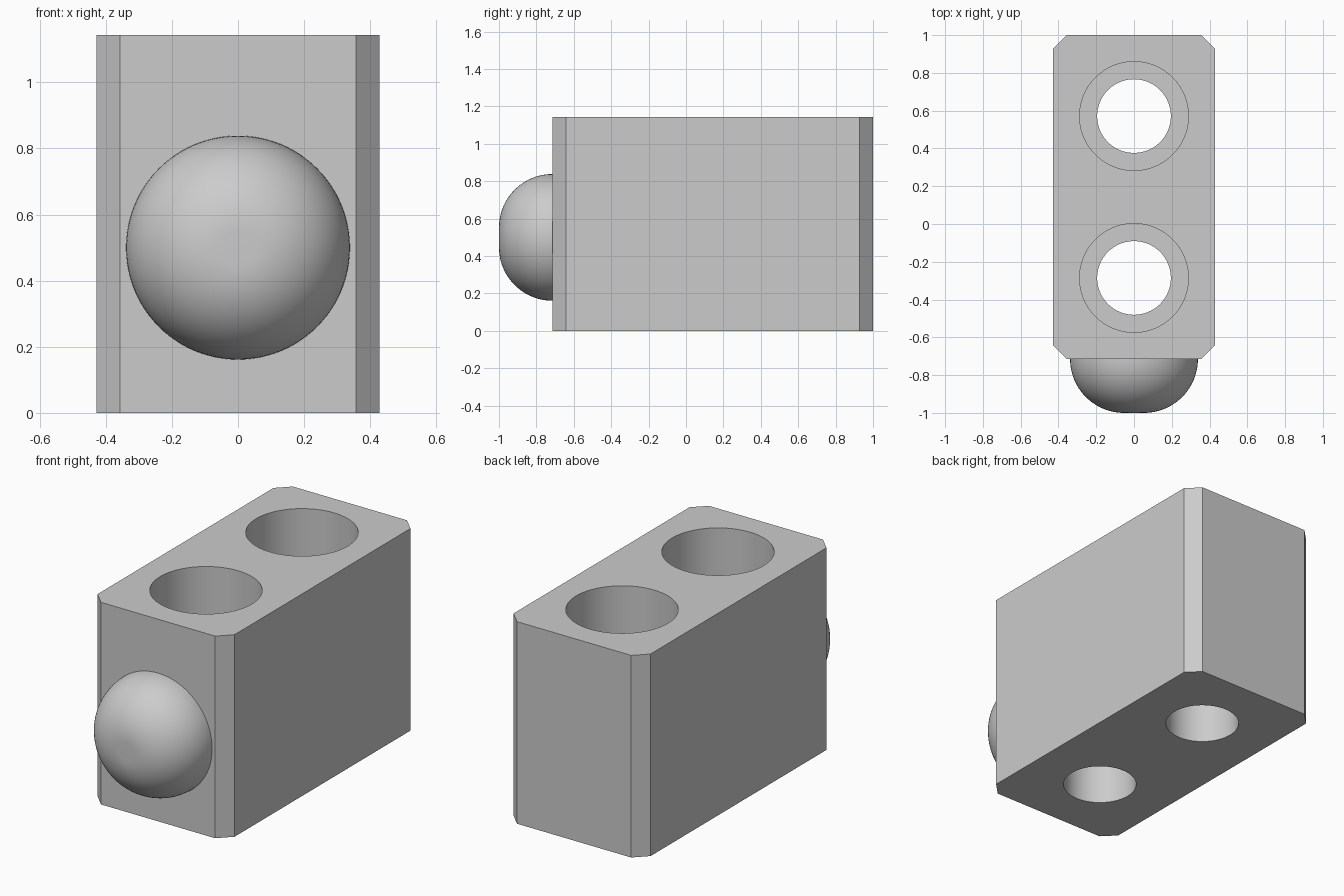
import bpy, bmesh, math
from mathutils import Matrix

if "Cube" in bpy.data.objects:
    bpy.data.objects.remove(bpy.data.objects["Cube"])

W, Y0, Y1, H, C = 0.4286, -0.7143, 1.0, 1.1429, 0.0714  # half width, y range, height, chamfer
SEGMENTS = 96

grey = bpy.data.materials.new("light_grey")
grey.diffuse_color = (0.6, 0.6, 0.6, 1)
grey.use_nodes = True
grey.node_tree.nodes["Principled BSDF"].inputs["Base Color"].default_value = grey.diffuse_color


def make_object(name, bm):
    bmesh.ops.recalc_face_normals(bm, faces=bm.faces[:])
    mesh = bpy.data.meshes.new(name)
    bm.to_mesh(mesh)
    bm.free()
    mesh.materials.append(grey)
    obj = bpy.data.objects.new(name, mesh)
    bpy.context.collection.objects.link(obj)
    return obj


def lathe(name, profile, matrix):
    """Closed solid from (radius, height) points turned about z, then placed."""
    bm = bmesh.new()
    rings = [[bm.verts.new((r * math.cos(a), r * math.sin(a), h))
              for a in (2 * math.pi * i / SEGMENTS for i in range(SEGMENTS))]
             for r, h in profile]
    for low, high in zip(rings, rings[1:]):
        for i in range(SEGMENTS):
            j = (i + 1) % SEGMENTS
            bm.faces.new((low[i], low[j], high[j], high[i]))
    bm.faces.new(rings[0])
    bm.faces.new(rings[-1])
    bm.transform(matrix)
    return make_object(name, bm)


def smooth(obj):
    bpy.ops.object.select_all(action='DESELECT')
    obj.select_set(True)
    bpy.context.view_layer.objects.active = obj
    bpy.ops.object.shade_smooth_by_angle(angle=math.radians(30))


# Block: chamfered rectangle pulled up
outline = [(W - C, Y0), (W, Y0 + C), (W, Y1 - C), (W - C, Y1)]
outline += [(-x, y) for x, y in reversed(outline)]
bm = bmesh.new()
base = bm.faces.new([bm.verts.new((x, y, 0)) for x, y in outline])
top = bmesh.ops.extrude_face_region(bm, geom=[base])["geom"]
bmesh.ops.translate(bm, vec=(0, 0, H),
                    verts=[v for v in top if isinstance(v, bmesh.types.BMVert)])
block = make_object("block", bm)

# Two stepped through holes, wide at the top
SHELF = 0.5
hole_profile = [(0.195, -0.1), (0.195, SHELF), (0.288, SHELF), (0.288, H + 0.1)]
for y in (-0.2857, 0.5714):
    cutter = lathe("hole_cutter", hole_profile, Matrix.Translation((0, y, 0)))
    cutter.hide_render = True
    mod = block.modifiers.new("hole", 'BOOLEAN')
    mod.operation, mod.solver, mod.object = 'DIFFERENCE', 'EXACT', cutter
    bpy.context.view_layer.objects.active = block
    bpy.ops.object.modifier_apply(modifier=mod.name)
    bpy.data.objects.remove(cutter)
smooth(block)

# Rounded front knob: quarter-round edge with a small flat tip
R, D = 0.3385, 0.2857
knob_profile = [(R - D + D * math.cos(a), D * math.sin(a))
                for a in (math.pi / 2 * i / 24 for i in range(25))]
knob = lathe("front_knob", knob_profile,
             Matrix.Translation((0, Y0, 0.5)) @ Matrix.Rotation(math.pi / 2, 4, 'X'))
smooth(knob)
